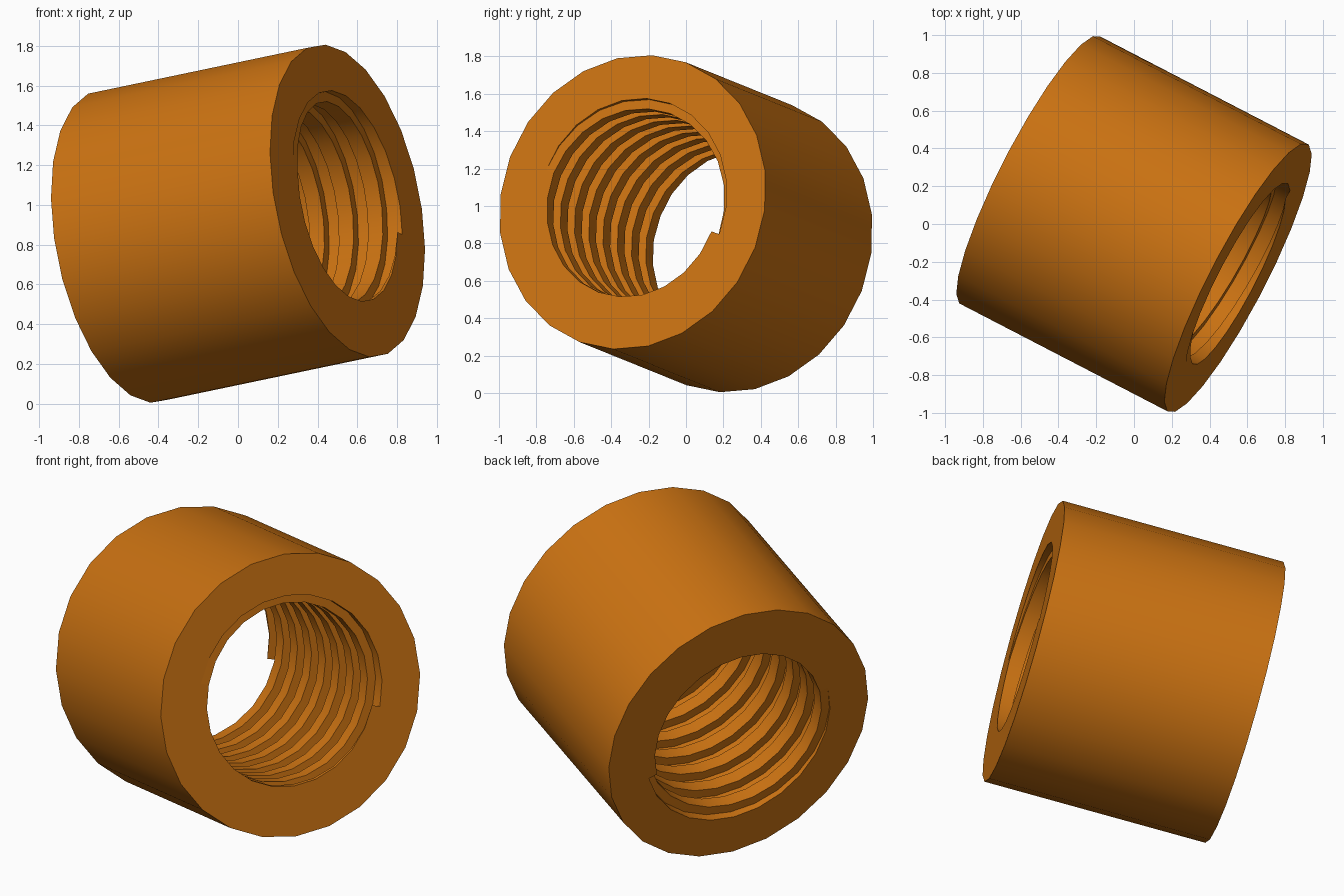
import bpy, bmesh, math
from mathutils import Vector, Matrix

if "Cube" in bpy.data.objects:
    bpy.data.objects.remove(bpy.data.objects["Cube"])

SIDES = 24
OUTER, ROOT, CREST = 0.80, 0.565, 0.515   # wall, groove and ridge radii
LENGTH = 1.262
PITCH = LENGTH / 7.5

# Tilted frame: w runs along the bore, u points at the thread start
w = Vector((1.10, -0.57, 0.23)).normalized()
u = Vector((0.40, 0.675, -0.25))
u = (u - w * u.dot(w)).normalized()
v = w.cross(u)
frame = Matrix((u, v, w)).transposed().to_4x4()
frame.translation = Vector((0, 0, 0.905))

bm = bmesh.new()


def quad(points):
    """Add a face from (radius, angle, height) points, skipping repeats."""
    cos = []
    for r, a, z in points:
        co = Vector((r * math.cos(a), r * math.sin(a), z - LENGTH / 2))
        if all((co - c).length > 1e-5 for c in cos):
            cos.append(co)
    if len(cos) > 2:
        bm.faces.new([bm.verts.new(c) for c in cos])


def edge_height(step, a):
    """Height of a thread edge at an angle, trimmed to the ends."""
    return min(LENGTH, max(0.0, LENGTH - step * PITCH / 2 + PITCH * a / math.tau))


for j in range(SIDES):
    a, b = math.tau * j / SIDES, math.tau * (j + 1) / SIDES
    first_half = j < SIDES // 2

    # Outer wall and end rings
    quad([(OUTER, a, 0), (OUTER, b, 0), (OUTER, b, LENGTH), (OUTER, a, LENGTH)])
    top = ROOT if first_half else CREST
    bottom = CREST if first_half else ROOT
    quad([(top, a, LENGTH), (OUTER, a, LENGTH), (OUTER, b, LENGTH), (top, b, LENGTH)])
    quad([(bottom, b, 0), (OUTER, b, 0), (OUTER, a, 0), (bottom, a, 0)])

    # Square thread: grooves and ridges alternate down the bore
    for step in range(18):
        za, zb = edge_height(step, a), edge_height(step, b)
        ya, yb = edge_height(step + 1, a), edge_height(step + 1, b)
        r = CREST if step % 2 else ROOT
        quad([(r, a, za), (r, b, zb), (r, b, yb), (r, a, ya)])
        # Flank between this band and the one above
        if 0 < za + zb < 2 * LENGTH - 1e-6 and za + zb > 1e-6:
            above = ROOT if step % 2 else CREST
            quad([(above, a, za), (above, b, zb), (r, b, zb), (r, a, za)])

bmesh.ops.remove_doubles(bm, verts=bm.verts, dist=1e-5)
bmesh.ops.recalc_face_normals(bm, faces=bm.faces)
bm.transform(frame)

mesh = bpy.data.meshes.new("threaded_sleeve")
bm.to_mesh(mesh)
bm.free()
orange = bpy.data.materials.new("orange")
orange.diffuse_color = (0.60, 0.17, 0.006, 1)
orange.use_nodes = True
orange.node_tree.nodes["Principled BSDF"].inputs["Base Color"].default_value = orange.diffuse_color
mesh.materials.append(orange)
sleeve = bpy.data.objects.new("threaded_sleeve", mesh)
bpy.context.collection.objects.link(sleeve)
bpy.context.view_layer.objects.active = sleeve
sleeve.select_set(True)
bpy.ops.object.shade_smooth_by_angle(angle=math.radians(30))
